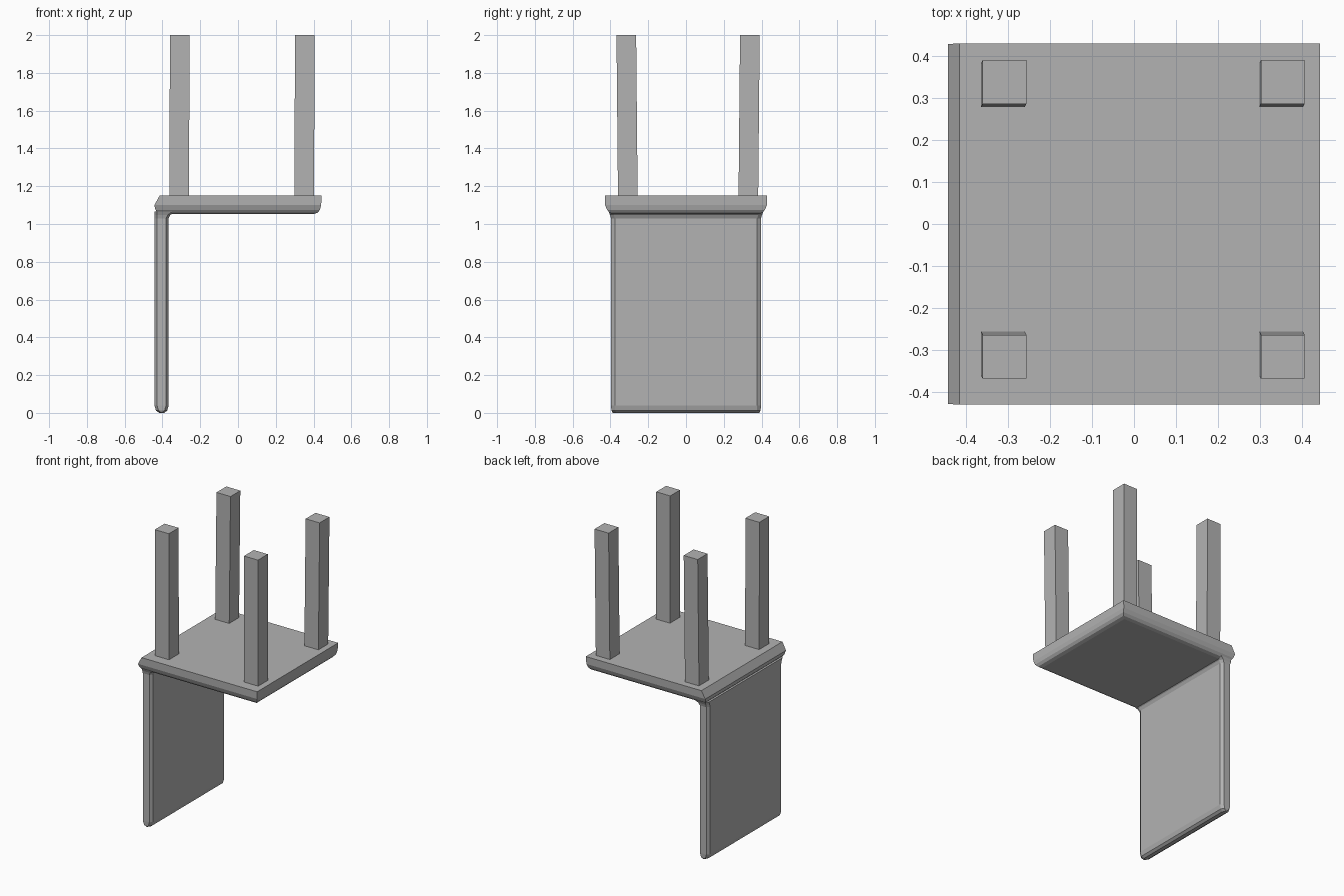
import bpy

if "Cube" in bpy.data.objects:
    bpy.data.objects.remove(bpy.data.objects["Cube"], do_unlink=True)

grey = bpy.data.materials.new("plain grey")
grey.use_nodes = True
grey.diffuse_color = (0.45, 0.45, 0.45, 1)
grey.node_tree.nodes["Principled BSDF"].inputs["Base Color"].default_value = grey.diffuse_color


def loft(name, rings):
    """Skin equal-length rings of points, from bottom to top, and cap both ends."""
    n = len(rings[0])
    verts = [p for ring in rings for p in ring]
    faces = [tuple(reversed(range(n))), tuple(range(len(verts) - n, len(verts)))]
    for r in range(len(rings) - 1):
        for i in range(n):
            a, b = r * n + i, r * n + (i + 1) % n
            faces.append((a, b, b + n, a + n))
    mesh = bpy.data.meshes.new(name)
    mesh.from_pydata(verts, [], faces)
    mesh.materials.append(grey)
    obj = bpy.data.objects.new(name, mesh)
    bpy.context.collection.objects.link(obj)
    return obj


def rect(x0, x1, y0, y1, z):
    return [(x0, y0, z), (x1, y0, z), (x1, y1, z), (x0, y1, z)]


def chamfered(x0, x1, y, z, cx=0.014, cy=0.02):
    return [(x0 + cx, -y, z), (x1 - cx, -y, z), (x1, cy - y, z), (x1, y - cy, z),
            (x1 - cx, y, z), (x0 + cx, y, z), (x0, y - cy, z), (x0, cy - y, z)]


# Seat slab: rounded towards the underside, bevelled along the backrest edge
seat_levels = [(1.053, -0.40, 0.40, 0.385), (1.06, -0.425, 0.422, 0.405),
               (1.075, -0.437, 0.434, 0.418), (1.10, -0.443, 0.44, 0.428),
               (1.15, -0.415, 0.443, 0.43)]
loft("seat", [rect(x0, x1, -y, y, z) for z, x0, x1, y in seat_levels])

# Backrest panel: chamfered sides, rounded free end, flared where it meets the seat
back_levels = [(0.0, -0.417, -0.391, 0.388), (0.012, -0.434, -0.375, 0.395),
               (0.04, -0.443, -0.367, 0.397), (1.03, -0.443, -0.367, 0.397),
               (1.048, -0.443, -0.358, 0.402), (1.065, -0.443, -0.335, 0.41)]
loft("backrest", [chamfered(x0, x1, y, z) for z, x0, x1, y in back_levels])

# Four square legs, splayed slightly from seat to tip
half = 0.052
for side, x in (("right", -0.312), ("left", 0.35)):
    for end, y, lean in (("front", -0.308, -0.008), ("back", 0.33, 0.008)):
        rings = []
        for z, t in ((1.14, 0), (2.0, 1)):
            cx, cy = x + 0.004 * t, y + lean * t
            rings.append(rect(cx - half, cx + half, cy - half, cy + half, z))
        loft(f"{end}_{side}_leg", rings)
